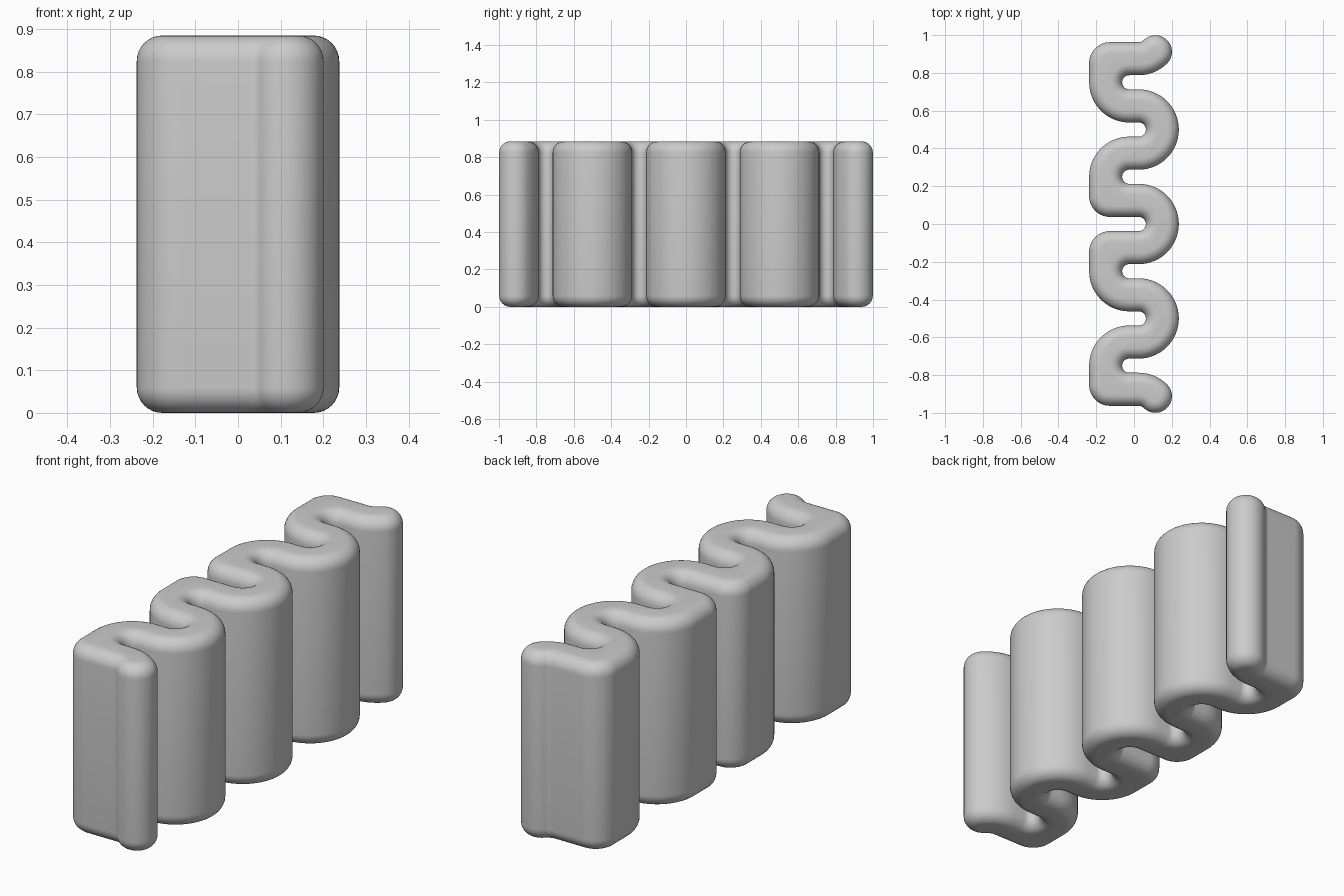
import bpy
import bmesh
from math import sin, cos, radians, pi
from mathutils import Vector

# Remove the default cube
if "Cube" in bpy.data.objects:
    bpy.data.objects.remove(bpy.data.objects["Cube"], do_unlink=True)

HEIGHT = 0.885
BEVEL = 0.06      # rounding of top and bottom rims
BEVEL_STEPS = 8
PITCH = 0.25      # distance between neighbouring bends
SHIFT = 0.025     # bend centres sit this far from the centre line
OUTER = 0.2125    # outside radius of a bend
INNER = 0.0375    # inside radius of a bend
CORNER = 0.11     # smaller rounding on the squared-off corners
MID = (OUTER + INNER) / 2
HALF = (OUTER - INNER) / 2

outline = []      # (point, outward normal), counter-clockwise


def arc(x, y, radius, start, end, concave=False):
    """Add an arc; straight walls form between the ends of successive arcs."""
    steps = max(4, round(abs(end - start) / 6))
    for i in range(steps + 1):
        a = radians(start + (end - start) * i / steps)
        d = Vector((cos(a), sin(a)))
        p = Vector((x, y)) + d * radius
        if outline and (p - outline[-1][0]).length < 1e-4:
            continue
        outline.append((p, -d if concave else d))


def corner(row, side, start):
    """Small rounded corner on the left-hand face of a bend."""
    arc(CORNER - SHIFT - OUTER, row * PITCH + side * (OUTER - CORNER),
        CORNER, start, start + 90)


tip_x = SHIFT + MID * cos(pi / 4)
tip_y = 4 * PITCH - MID * sin(pi / 4)

# Front tip, then the +x side towards the back
arc(tip_x, -tip_y, HALF, -135, 45)
arc(SHIFT, -4 * PITCH, OUTER, 45, 90)
for row in range(-3, 4):
    if row % 2:
        arc(-SHIFT, row * PITCH, INNER, -90, -270, True)
    else:
        arc(SHIFT, row * PITCH, OUTER, -90, 90)
arc(SHIFT, 4 * PITCH, OUTER, -90, -45)

# Back tip, then the -x side towards the front
arc(tip_x, tip_y, HALF, -45, 135)
arc(SHIFT, 4 * PITCH, INNER, -45, -90, True)
for row in range(3, -4, -1):
    if row % 2 == 0:
        arc(SHIFT, row * PITCH, INNER, 90, -90, True)
    elif row in (3, -1):      # squared corner towards the back
        corner(row, 1, 90)
        arc(-SHIFT, row * PITCH, OUTER, 180, 270)
    else:                     # squared corner towards the front
        arc(-SHIFT, row * PITCH, OUTER, 90, 180)
        corner(row, -1, 180)
arc(SHIFT, -4 * PITCH, INNER, 90, 45, True)
if (outline[0][0] - outline[-1][0]).length < 1e-4:
    outline.pop()

# Rounded rim profile as (inset, height), from bottom to top
rim = []
for i in range(BEVEL_STEPS + 1):
    a = pi / 2 * i / BEVEL_STEPS
    rim.append((BEVEL * (1 - sin(a)), BEVEL * (1 - cos(a))))
profile = rim + [(inset, HEIGHT - z) for inset, z in reversed(rim)]

# Wavy wall: stacked outline rings closed with flat caps
bm = bmesh.new()
rings = [[bm.verts.new((*(p - n * inset), z)) for p, n in outline]
         for inset, z in profile]
count = len(outline)
for low, high in zip(rings, rings[1:]):
    for i in range(count):
        j = (i + 1) % count
        bm.faces.new((low[i], low[j], high[j], high[i]))
bm.faces.new(rings[-1])
bm.faces.new(rings[0][::-1])
mesh = bpy.data.meshes.new("wavy_wall")
bm.to_mesh(mesh)
bm.free()

wall = bpy.data.objects.new("wavy_wall", mesh)
bpy.context.collection.objects.link(wall)

# Plain grey finish
grey = bpy.data.materials.new("light grey")
grey.use_nodes = True
colour = (0.6, 0.6, 0.6, 1)
grey.diffuse_color = colour
grey.node_tree.nodes["Principled BSDF"].inputs["Base Color"].default_value = colour
mesh.materials.append(grey)

bpy.ops.object.select_all(action="DESELECT")
wall.select_set(True)
bpy.context.view_layer.objects.active = wall
bpy.ops.object.shade_smooth_by_angle(angle=radians(35))
